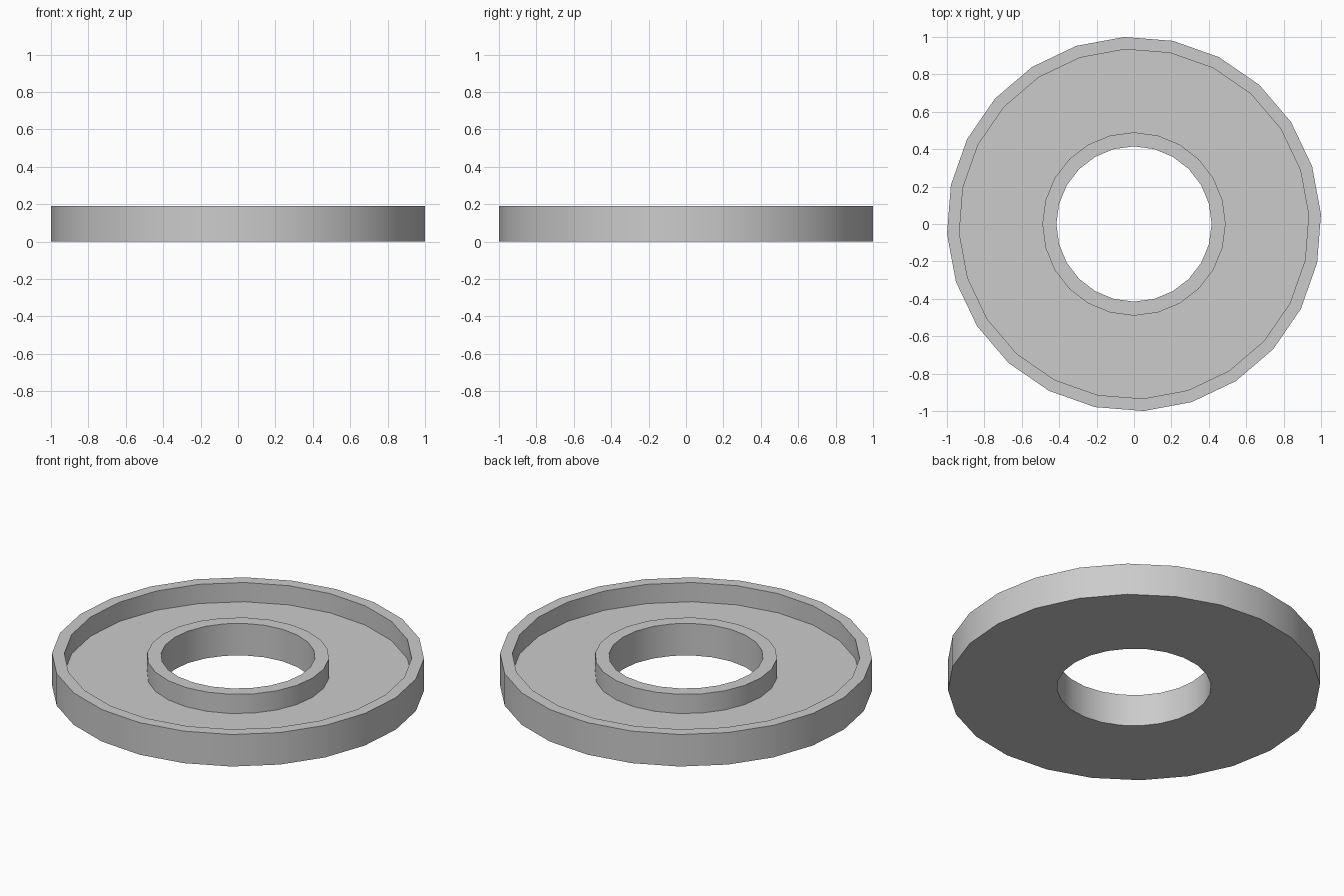
import bpy, bmesh
from math import cos, sin, radians, tau

if "Cube" in bpy.data.objects:
    bpy.data.objects.remove(bpy.data.objects["Cube"])

SIDES = 24
HEIGHT, FLOOR = 0.19, 0.076
TWIST = radians(3)          # the outer wall is turned slightly against the hub

grey = bpy.data.materials.new("plain grey")
grey.use_nodes = True
colour = (0.6, 0.6, 0.6, 1)
grey.diffuse_color = colour
grey.node_tree.nodes["Principled BSDF"].inputs["Base Color"].default_value = colour

# Closed cross-section of the tray: radius, height, turn
profile = [
    (0.415, 0, 0), (1.001, 0, TWIST),
    (1.001, HEIGHT, TWIST), (0.935, HEIGHT, TWIST), (0.935, FLOOR, TWIST),
    (0.49, FLOOR, 0), (0.49, HEIGHT, 0), (0.415, HEIGHT, 0),
]

# Sweep the section around the z axis
bm = bmesh.new()
rings = []
for r, z, turn in profile:
    angles = [turn + tau * i / SIDES for i in range(SIDES)]
    rings.append([bm.verts.new((r * cos(a), r * sin(a), z)) for a in angles])
for k, ring in enumerate(rings):
    nxt = rings[(k + 1) % len(rings)]
    for i in range(SIDES):
        j = (i + 1) % SIDES
        bm.faces.new((ring[i], ring[j], nxt[j], nxt[i]))
bmesh.ops.recalc_face_normals(bm, faces=bm.faces)

mesh = bpy.data.meshes.new("ring_tray")
bm.to_mesh(mesh)
bm.free()
mesh.materials.append(grey)
tray = bpy.data.objects.new("ring_tray", mesh)
bpy.context.collection.objects.link(tray)

# Smooth walls, crisp rims
bpy.ops.object.select_all(action="DESELECT")
tray.select_set(True)
bpy.context.view_layer.objects.active = tray
bpy.ops.object.shade_smooth_by_angle(angle=radians(30))
